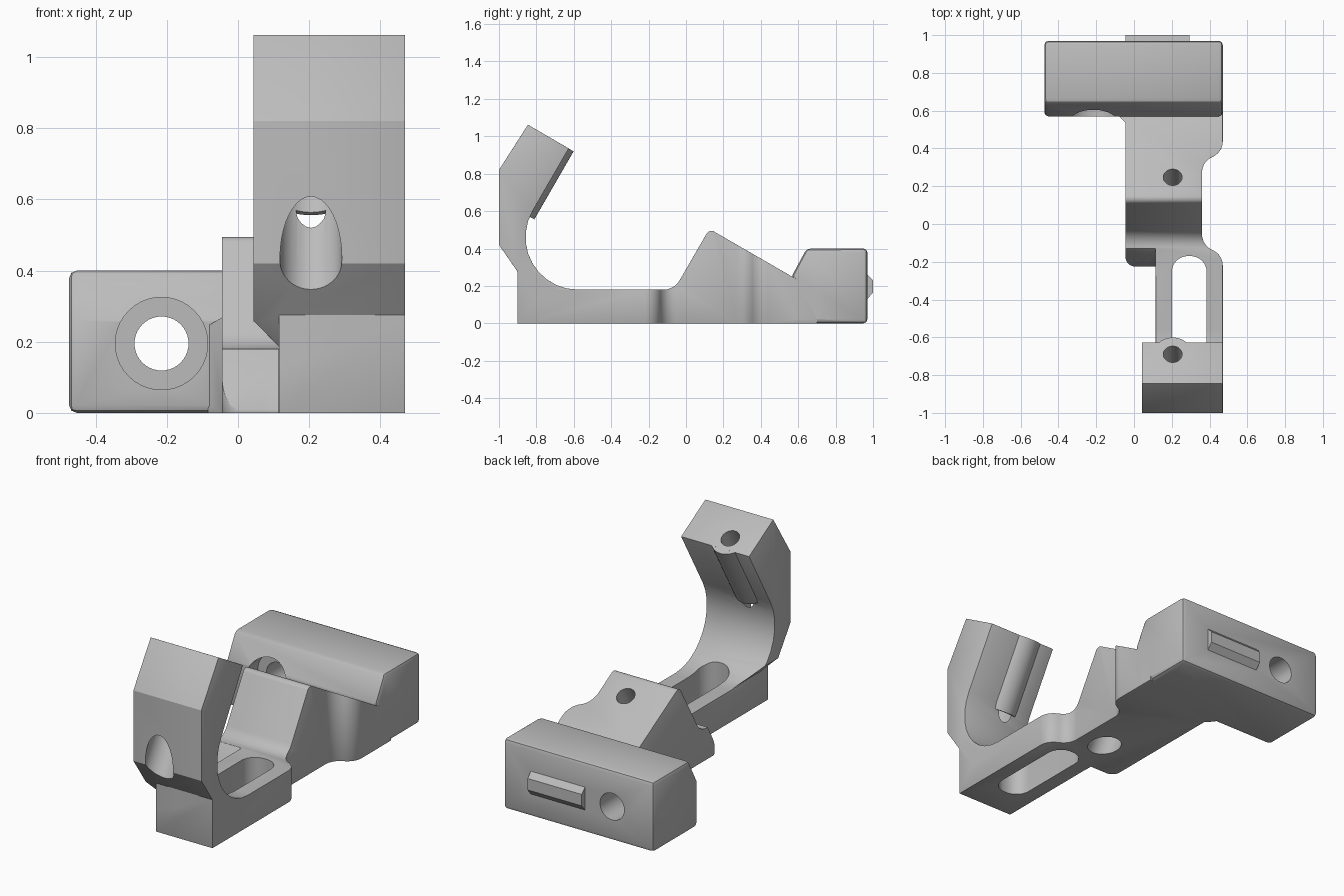
import bpy, bmesh, math
from mathutils import Vector

cube = bpy.data.objects.get("Cube")
if cube:
    bpy.data.objects.remove(cube, do_unlink=True)

grey = bpy.data.materials.new("plain grey")
grey.use_nodes = True
COLOUR = (0.5, 0.5, 0.5, 1)
grey.diffuse_color = COLOUR
grey.node_tree.nodes["Principled BSDF"].inputs["Base Color"].default_value = COLOUR


def rounded(points, steps=10):
    """Round each corner (a, b, radius) of a closed outline."""
    out = []
    for i, (a, b, r) in enumerate(points):
        p = Vector((a, b))
        if r == 0:
            out.append(p)
            continue
        u = (Vector(points[i - 1][:2]) - p).normalized()
        v = (Vector(points[(i + 1) % len(points)][:2]) - p).normalized()
        half = u.angle(v) / 2
        centre = p + (u + v).normalized() * r / math.sin(half)
        start = p + u * r / math.tan(half) - centre
        end = p + v * r / math.tan(half) - centre
        sweep = math.pi - 2 * half
        for k in range(steps + 1):
            t = k / steps
            out.append(centre + (start * math.sin((1 - t) * sweep)
                                 + end * math.sin(t * sweep)) / math.sin(sweep))
    return out


def finish(name, bm):
    bmesh.ops.recalc_face_normals(bm, faces=bm.faces)
    mesh = bpy.data.meshes.new(name)
    bm.to_mesh(mesh)
    bm.free()
    mesh.materials.append(grey)
    obj = bpy.data.objects.new(name, mesh)
    bpy.context.collection.objects.link(obj)
    return obj


def prism(name, points, axis, low, high):
    """Extrude an outline along the x, y or z axis."""
    place = {"x": lambda p, d: (d, p[0], p[1]),
             "y": lambda p, d: (p[0], d, p[1]),
             "z": lambda p, d: (p[0], p[1], d)}[axis]
    bm = bmesh.new()
    face = bm.faces.new([bm.verts.new(place(p, low)) for p in rounded(points)])
    top = bmesh.ops.extrude_face_region(bm, geom=[face])["geom"]
    shift = Vector(place((0, 0), high - low))
    bmesh.ops.translate(bm, vec=shift,
                        verts=[g for g in top if isinstance(g, bmesh.types.BMVert)])
    return finish(name, bm)


def rod(name, start, end, radius):
    """Cylinder between two points."""
    a, b = Vector(start), Vector(end)
    bm = bmesh.new()
    bmesh.ops.create_cone(bm, cap_ends=True, segments=40, radius1=radius,
                          radius2=radius, depth=(b - a).length)
    bm.transform((b - a).to_track_quat("Z", "Y").to_matrix().to_4x4())
    bmesh.ops.translate(bm, verts=bm.verts, vec=(a + b) / 2)
    return finish(name, bm)


def apply(obj, mod):
    bpy.context.view_layer.objects.active = obj
    bpy.ops.object.modifier_apply(modifier=mod.name)


def combine(obj, other, operation):
    mod = obj.modifiers.new("boolean", "BOOLEAN")
    mod.operation, mod.solver, mod.object = operation, "EXACT", other
    apply(obj, mod)
    bpy.data.objects.remove(other, do_unlink=True)


def bevel(obj, width, segments=2):
    mod = obj.modifiers.new("bevel", "BEVEL")
    mod.width, mod.segments = width, segments
    mod.limit_method, mod.angle_limit = "ANGLE", math.radians(35)
    apply(obj, mod)


# Lower body: side profile trimmed by the plan outline
body = prism("bracket_body", [
    (-0.9, 0, 0), (-0.9, 0.28, 0), (-0.82, 0.28, 0), (-0.7, 0.18, 0),
    (-0.063, 0.18, 0.1), (0.125, 0.505, 0.03), (0.7, 0.173, 0), (0.7, 0, 0)],
    "x", -0.3, 0.6)
plan = prism("plan_trim", [
    (-0.085, 0.7, 0), (-0.085, 0.575, 0), (-0.045, 0.535, 0),
    (-0.045, -0.225, 0.05), (0.115, -0.225, 0.05), (0.115, -0.9, 0),
    (0.47, -0.9, 0), (0.47, -0.165, 0.09), (0.36, -0.11, 0.09),
    (0.36, 0.33, 0.09), (0.47, 0.38, 0.09), (0.47, 0.7, 0)], "z", -0.1, 0.7)
combine(body, plan, "INTERSECT")
# Sloped shoulder in front of the wedge
combine(body, prism("shoulder_cut", [
    (-0.4, -0.1, 0), (-0.225, -0.1, 0), (-0.225, 0.01, 0), (-0.125, 0.19, 0),
    (-0.4, 0.19, 0)], "x", -0.2, 0.114), "DIFFERENCE")
bevel(body, 0.014)

# Hooked arm with an undercut on one side
arm = prism("hook_arm", [
    (-0.627, 0.935, 0), (-0.845, 1.062, 0), (-1, 0.82, 0), (-1, 0.42, 0),
    (-0.8, 0.13, 0), (-0.56, 0.13, 0), (-0.56, 0.18, 0), (-1.063, 0.18, 0.28)],
    "x", 0.043, 0.47)
combine(arm, prism("undercut", [
    (-0.1, 0, 0), (0.116, 0, 0), (0.116, 0.185, 0), (0.043, 0.26, 0.02),
    (-0.1, 0.26, 0)], "y", -1.2, -0.3), "DIFFERENCE")
bevel(arm, 0.016)

# Back block with its rear tab
block = prism("back_block", [
    (0.57, 0, 0), (0.57, 0.26, 0), (0.645, 0.4, 0), (0.97, 0.4, 0),
    (0.97, 0, 0)], "x", -0.475, 0.47)
bevel(block, 0.022)
tab = prism("rear_tab", [
    (0.94, 0.13, 0), (0.97, 0.13, 0), (1, 0.165, 0), (1, 0.23, 0),
    (0.97, 0.26, 0), (0.94, 0.26, 0)], "x", -0.045, 0.295)

# Tilted screw axes and the boss around the arm's screw
X = 0.205
tilt = Vector((0, 0.5, 0.866))
arm_top = Vector((X, -0.69, 0.971))
wedge_top = Vector((X, 0.245, 0.43))
boss = rod("screw_boss", arm_top, arm_top - tilt * 0.42, 0.103)

for part in (arm, boss, block, tab):
    combine(body, part, "UNION")

# Screw holes, counterbores, floor slot and block hole
cuts = [
    rod("arm_hole", arm_top + tilt * 0.2, arm_top - tilt * 0.5, 0.05),
    rod("arm_counterbore", arm_top - tilt * 0.3, arm_top - tilt * 0.9, 0.087),
    rod("wedge_hole", wedge_top + tilt * 0.2, wedge_top - tilt * 0.7, 0.05),
    rod("wedge_counterbore", wedge_top - tilt * 0.3, wedge_top - tilt * 0.7, 0.085),
    rod("block_hole", (-0.215, 0.4, 0.195), (-0.215, 1.2, 0.195), 0.076),
    rod("block_counterbore", (-0.215, 0.4, 0.195), (-0.215, 0.67, 0.195), 0.13),
    prism("floor_slot", [(0.2, -0.73, 0.085), (0.385, -0.73, 0.085),
                         (0.385, -0.17, 0.085), (0.2, -0.17, 0.085)],
          "z", -0.1, 0.4)]
for cut in cuts:
    cut.hide_render = True
    combine(body, cut, "DIFFERENCE")

bpy.ops.object.select_all(action="DESELECT")
body.select_set(True)
bpy.context.view_layer.objects.active = body
bpy.ops.object.shade_smooth_by_angle(angle=math.radians(30))
